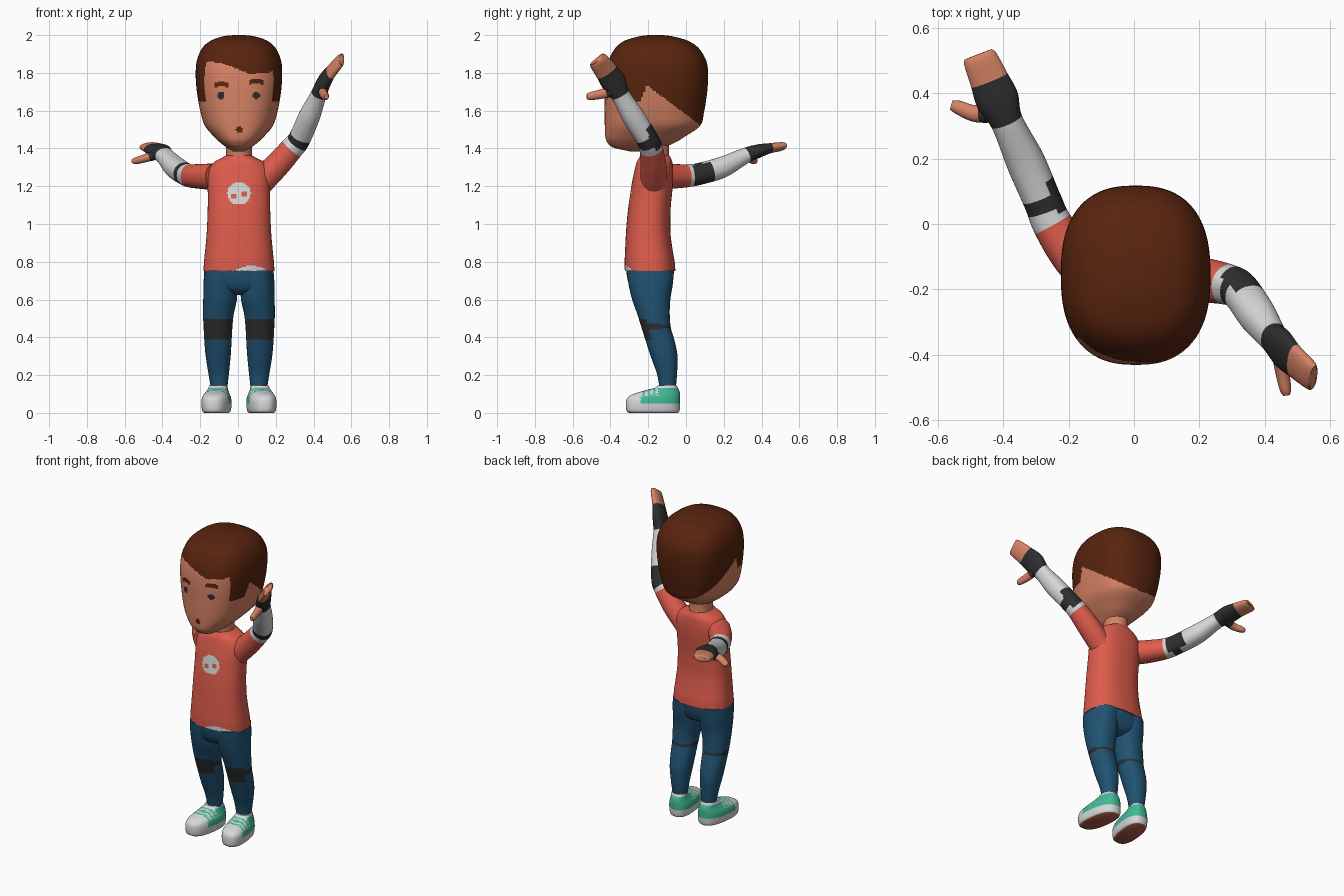
import bpy, math
from mathutils import Vector

if "Cube" in bpy.data.objects:
    bpy.data.objects.remove(bpy.data.objects["Cube"])

CX = 0.005  # centre line of the body


def material(name, r, g, b):
    m = bpy.data.materials.new(name)
    lin = [((c / 255 + 0.055) / 1.055) ** 2.4 if c > 10 else c / 3295 for c in (r, g, b)]
    m.diffuse_color = (*lin, 1)
    m.use_nodes = True
    m.node_tree.nodes["Principled BSDF"].inputs["Base Color"].default_value = m.diffuse_color
    return m


MATS = [material("skin", 214, 130, 100), material("hair_brown", 88, 36, 14),
        material("shirt_red", 222, 92, 76), material("trouser_blue", 32, 82, 114),
        material("dark_grey", 46, 46, 46), material("white", 214, 215, 217),
        material("shoe_green", 66, 186, 150), material("sole_brown", 170, 92, 68)]
SKIN, HAIR, RED, BLUE, DARK, WHITE, GREEN, SOLE = range(8)


def spline(pts, t):
    """Catmull-Rom through the tuples in pts, t counted in stations."""
    i = min(int(t), len(pts) - 2)
    f = t - i
    a, b, c, d = (pts[max(0, min(len(pts) - 1, k))] for k in (i - 1, i, i + 1, i + 2))
    return [q + 0.5 * f * (r - p + f * (2 * p - 5 * q + 4 * r - s + f * (3 * (q - r) + s - p)))
            for p, q, r, s in zip(a, b, c, d)]


def loft(name, stations, rule, segs=32, sub=6, power=2.0, width_axis=None):
    """Skin through stations (x, y, z, half width, half depth).
    Rings are level, or square to the path if width_axis is given."""
    n = (len(stations) - 1) * sub + 1
    rows = [spline(stations, k / sub) for k in range(n)]
    verts, faces, ts = [], [], []
    for k, (x, y, z, a, b) in enumerate(rows):
        u, v = Vector((1, 0, 0)), Vector((0, 1, 0))
        if width_axis:
            t = (Vector(rows[min(k + 1, n - 1)][:3]) - Vector(rows[max(k - 1, 0)][:3])).normalized()
            u = Vector(width_axis)
            u = (u - t * u.dot(t)).normalized()
            v = t.cross(u)
        for j in range(segs):
            c, s = math.cos(math.tau * j / segs), math.sin(math.tau * j / segs)
            p = Vector((x, y, z))
            p += u * (a * math.copysign(abs(c) ** (2 / power), c))
            p += v * (b * math.copysign(abs(s) ** (2 / power), s))
            verts.append(p)
    for k in range(n - 1):
        for j in range(segs):
            i = (j + 1) % segs
            faces.append((k * segs + j, k * segs + i, (k + 1) * segs + i, (k + 1) * segs + j))
            ts.append((k + 0.5) / sub)
    faces += [tuple(reversed(range(segs))), tuple(range((n - 1) * segs, n * segs))]
    ts += [0, len(stations) - 1]
    me = bpy.data.meshes.new(name)
    me.from_pydata(verts, [], faces)
    for m in MATS:
        me.materials.append(m)
    for p, t in zip(me.polygons, ts):
        p.material_index = rule(p.center, p.normal, t)
        p.use_smooth = True
    me.set_sharp_from_angle(angle=math.radians(50))
    ob = bpy.data.objects.new(name, me)
    bpy.context.collection.objects.link(ob)
    return ob


def level(rows, cx=CX):
    """Rows (z, front y, back y, half width) to loft stations."""
    return [(cx, (f + b) / 2, z, w, (b - f) / 2) for z, f, b, w in rows]


def ellipse(x, z, cx, cz, rx, rz):
    return ((x - cx) / rx) ** 2 + ((z - cz) / rz) ** 2 < 1


# Head with hair, brows, eyes and mouth
FRINGE = [(-.3, 1.86), (-.15, 1.86), (-.08, 1.85), (0, 1.82), (.06, 1.795), (.16, 1.80), (.3, 1.86)]


def head_rule(c, n, t):
    x, y, z = c
    if y > -.235:
        line = min(1.73 - .75 * (y + .2), 1.65 + 2.2 * (y + .235) + .02)
    elif y > -.35:
        line = 1.65
    else:
        line = next(z0 + (z1 - z0) * (x - x0) / (x1 - x0)
                    for (x0, z0), (x1, z1) in zip(FRINGE, FRINGE[1:]) if x <= x1)
    if z > line:
        return HAIR
    if y < -.3:
        if ellipse(x, z, -.09, 1.68, .019, .02) or ellipse(x, z, .097, 1.68, .019, .02):
            return DARK
        if -.125 < x < -.05 and abs(z - 1.742 + 1.5 * (x + .085) ** 2 * 4) < .013:
            return HAIR
        if .057 < x < .135 and abs(z - 1.757 + 1.5 * (x - .095) ** 2 * 4) < .013:
            return HAIR
        if ellipse(x, z, .007, 1.5, .018, .018):
            return HAIR
    return SKIN


loft("head", level([(1.385, -.30, -.18, .03), (1.405, -.385, -.12, .065), (1.43, -.415, -.06, .098),
                    (1.46, -.427, -.01, .13), (1.52, -.43, .075, .18), (1.59, -.431, .095, .203),
                    (1.66, -.431, .107, .217), (1.73, -.431, .115, .226), (1.80, -.426, .117, .229),
                    (1.865, -.41, .107, .223), (1.93, -.375, .068, .195), (1.97, -.325, .01, .15),
                    (1.993, -.25, -.07, .085), (2.0, -.2, -.12, .03)]),
     head_rule, segs=180, sub=11, power=2.5)
loft("neck", level([(1.32, -.24, -.08, .075), (1.37, -.238, -.09, .069), (1.44, -.25, -.09, .07)]),
     lambda c, n, t: SKIN)


# Shirt with a round chest patch and a pale hem spot
def shirt_rule(c, n, t):
    x, y, z = c
    if n.y < -.2:
        if ellipse(x, z, -.025, 1.147, .016, .016) or ellipse(x, z, .033, 1.16, .014, .016):
            return RED
        if ellipse(x, z, CX, 1.162, .063, .058) or ellipse(x, z, .07, .745, .085, .034):
            return WHITE
    return RED


loft("shirt", level([(.75, -.324, -.056, .188), (.80, -.325, -.06, .185), (.87, -.322, -.072, .178),
                     (.95, -.318, -.082, .171), (1.03, -.312, -.083, .167), (1.1, -.304, -.08, .165),
                     (1.16, -.295, -.074, .165), (1.22, -.286, -.069, .166), (1.28, -.273, -.068, .162),
                     (1.325, -.262, -.072, .135), (1.348, -.25, -.08, .095), (1.362, -.243, -.087, .07)]),
     shirt_rule, segs=128, sub=9, power=2.4)

# Trousers: hips and two legs with knee pads
loft("hips", level([(.625, -.24, -.13, .08), (.65, -.285, -.09, .165), (.70, -.308, -.07, .182),
                    (.765, -.318, -.062, .184)]), lambda c, n, t: BLUE, segs=48, power=2.4)


def leg_rule(c, n, t):
    pad = .055 if n.y < -.45 else .018 if n.y < .3 else .007
    return DARK if abs(c.z - (.44 if n.y < -.45 else .458)) < pad else BLUE


def shoe_rule(c, n, t):
    if c.z < .003:
        return SOLE
    if c.z < .048 or c.y < -.24 or c.z > .134:
        return WHITE
    lace = n.z > .45 and c.y < -.145 and int((c.y + 1) / .014) % 2 == 0
    return WHITE if lace else GREEN


LEG = [(.12, .105, .042, -.14, -.055), (.2, .107, .053, -.152, -.048), (.3, .11, .066, -.187, -.045),
       (.38, .111, .072, -.213, -.06), (.45, .111, .076, -.235, -.08), (.52, .109, .081, -.257, -.086),
       (.6, .1, .089, -.285, -.083), (.68, .098, .09, -.304, -.07), (.755, .095, .088, -.315, -.064)]
SHOE = [(0, -.302, -.042, .062), (.012, -.315, -.034, .072), (.05, -.318, -.031, .076),
        (.08, -.31, -.031, .073), (.10, -.28, -.031, .064), (.118, -.22, -.035, .055),
        (.133, -.165, -.043, .05), (.146, -.15, -.05, .046)]
for side, label in ((-1, "right"), (1, "left")):
    loft(label + "_leg", [(CX + side * o, (f + b) / 2, z, w, (b - f) / 2) for z, o, w, f, b in LEG],
         leg_rule, segs=48, sub=9, power=2.2)
    shoe = loft(label + "_shoe", level(SHOE, CX + side * .11), shoe_rule, segs=64, sub=5, power=2.5)
    for v in shoe.data.vertices:  # toes turn slightly outward
        v.co.x -= side * .12 * (v.co.y + .1)


# Arms: sleeve, elbow pad, forearm, glove and fingers along one path
def arm_rule(elbow_dir):
    d = Vector(elbow_dir).normalized()

    def rule(c, n, t):
        if t < 2:
            return RED
        if t > 7:
            return SKIN
        if t > 5.05:
            return DARK
        lo, hi = (2.3, 3.5) if n.dot(d) > .45 else (2.7, 3.15)
        return DARK if lo < t < hi else WHITE
    return rule


def thumb_rule(c, n, t):
    return DARK if t < .9 else SKIN


SIZES = [(.07, .07), (.068, .066), (.061, .061), (.058, .058), (.059, .056), (.05, .042),
         (.066, .036), (.06, .027), (.053, .022), (.044, .012)]
THUMB = [(.034, .026), (.026, .022), (.021, .018), (.014, .01)]
ARMS = {
    "right": ([(-.12, -.17, 1.25), (-.19, -.09, 1.252), (-.25, 0, 1.255), (-.28, .07, 1.265),
               (-.332, .19, 1.30), (-.388, .31, 1.36), (-.418, .38, 1.385), (-.443, .44, 1.40),
               (-.471, .505, 1.41), (-.477, .52, 1.411)], (-.9, -.38, -.12), (1, .5, 0),
              [(-.42, .345, 1.37), (-.485, .338, 1.35), (-.54, .358, 1.335), (-.56, .364, 1.333)],
              (0, 1, 0)),
    "left": ([(.11, -.17, 1.215), (.205, -.172, 1.31), (.285, -.185, 1.40), (.325, -.205, 1.45),
              (.378, -.28, 1.57), (.425, -.345, 1.68), (.455, -.382, 1.75), (.492, -.42, 1.805),
              (.54, -.462, 1.862), (.549, -.47, 1.872)], (0, -.85, -.5), (.2, 1, .3),
             [(.445, -.37, 1.715), (.452, -.44, 1.69), (.464, -.505, 1.677), (.467, -.525, 1.675)],
             (0, 0, 1)),
}
for label, (path, axis, elbow, thumb, thumb_axis) in ARMS.items():
    loft(label + "_arm", [p + s for p, s in zip(path, SIZES)], arm_rule(elbow),
         segs=40, sub=12, power=2.2, width_axis=axis)
    loft(label + "_thumb", [p + s for p, s in zip(thumb, THUMB)], thumb_rule,
         segs=20, sub=5, width_axis=thumb_axis)
